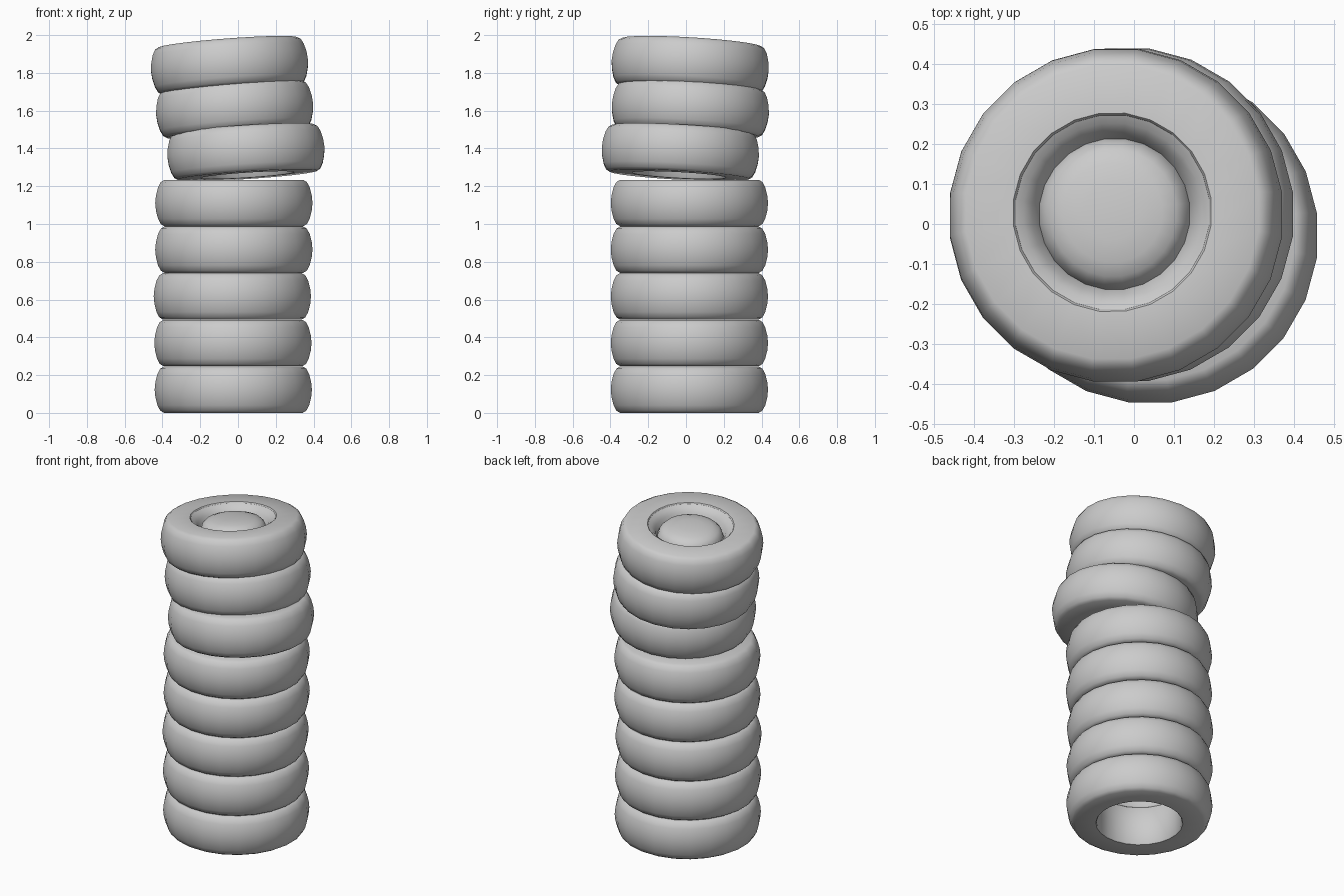
import bpy, bmesh, math
from mathutils import Vector

cube = bpy.data.objects.get("Cube")
if cube:
    bpy.data.objects.remove(cube, do_unlink=True)

rubber = bpy.data.materials.new("grey_rubber")
rubber.use_nodes = True
color = (0.6, 0.6, 0.6, 1)
rubber.diffuse_color = color
rubber.node_tree.nodes["Principled BSDF"].inputs["Base Color"].default_value = color

SIDES = 24


def lathe(name, profile, center, slope, closed):
    """Spin a (radius, height) profile round z, then lean it to the slope."""
    bm = bmesh.new()
    rings = []
    for r, z in profile:
        if r == 0:
            rings.append([bm.verts.new((0, 0, z))] * SIDES)
            continue
        angles = [2 * math.pi * (i + 0.5) / SIDES for i in range(SIDES)]
        rings.append([bm.verts.new((r * math.cos(a), r * math.sin(a), z)) for a in angles])
    pairs = list(zip(rings, rings[1:]))
    if closed:
        pairs.append((rings[-1], rings[0]))
    for a, b in pairs:
        for i in range(SIDES):
            j = (i + 1) % SIDES
            bm.faces.new(dict.fromkeys((a[i], a[j], b[j], b[i])))
    bmesh.ops.recalc_face_normals(bm, faces=bm.faces)
    mesh = bpy.data.meshes.new(name)
    bm.to_mesh(mesh)
    bm.free()
    mesh.materials.append(rubber)
    obj = bpy.data.objects.new(name, mesh)
    bpy.context.collection.objects.link(obj)
    obj.location = center
    normal = Vector((-slope[0], -slope[1], 1))
    obj.rotation_mode = 'QUATERNION'
    obj.rotation_quaternion = Vector((0, 0, 1)).rotation_difference(normal)
    bpy.ops.object.select_all(action='DESELECT')
    obj.select_set(True)
    bpy.context.view_layer.objects.active = obj
    bpy.ops.object.shade_smooth_by_angle(angle=math.radians(40))
    return obj


# Tyre cross-section: upper half, mirrored for the lower half
H = 0.123
upper = [(0.245, H - 0.006), (0.25, H), (0.37, H), (0.39, H - 0.012),
         (0.405, H - 0.04), (0.416, 0.04)]
tyre = [(0.24, 0)] + upper + [(0.42, 0)] + [(r, -z) for r, z in reversed(upper)]

# Level tyres of the lower stack
for n, x in enumerate((-0.025, -0.027, -0.03, -0.022, -0.022)):
    lathe(f"stacked_tyre_{n + 1}", tyre, (x, 0.018, H + n * 0.247), (0, 0), True)

# Leaning tyres on top
lean = (0.075, -0.06)
top = (-0.045, 0.022, 1.838)
lathe("shifted_tyre", tyre, (0.042, -0.03, 1.381), (0.065, -0.055), True)
lathe("leaning_tyre", tyre, (-0.018, 0.023, 1.607), lean, True)
lathe("top_tyre", tyre, top, lean, True)

# Domed centre of the top tyre, set in a sloping groove
lathe("domed_centre",
      [(0.245, H - 0.006), (0.225, H - 0.018), (0.205, H - 0.04), (0.19, H - 0.075),
       (0.18, H - 0.045), (0.16, H - 0.025), (0.125, H - 0.012), (0.07, H - 0.004),
       (0, H - 0.002)], top, lean, False)
